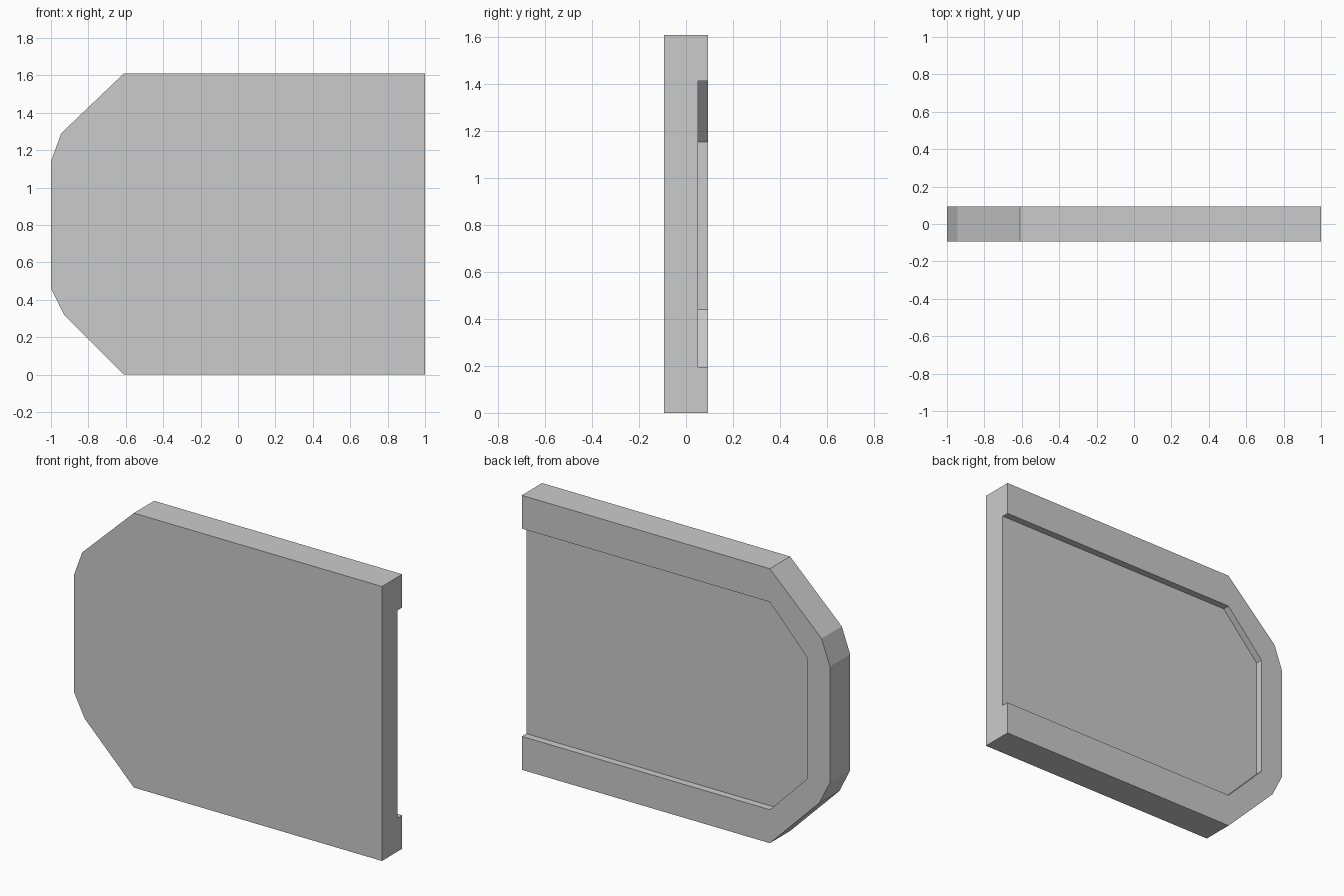
import bpy
import bmesh

cube = bpy.data.objects.get("Cube")
if cube:
    bpy.data.objects.remove(cube, do_unlink=True)

# Single grey material
grey = bpy.data.materials.new("plain_grey")
grey.use_nodes = True
colour = (0.6, 0.6, 0.6, 1)
grey.diffuse_color = colour
grey.node_tree.nodes["Principled BSDF"].inputs["Base Color"].default_value = colour


def prism(name, outline, y_front, y_back):
    """Extrude an x-z outline along y."""
    bm = bmesh.new()
    face = bm.faces.new([bm.verts.new((x, y_front, z)) for x, z in outline])
    result = bmesh.ops.extrude_face_region(bm, geom=[face])
    moved = [v for v in result["geom"] if isinstance(v, bmesh.types.BMVert)]
    bmesh.ops.translate(bm, verts=moved, vec=(0, y_back - y_front, 0))
    bmesh.ops.recalc_face_normals(bm, faces=bm.faces)
    mesh = bpy.data.meshes.new(name)
    bm.to_mesh(mesh)
    bm.free()
    mesh.materials.append(grey)
    obj = bpy.data.objects.new(name, mesh)
    bpy.context.collection.objects.link(obj)
    return obj


# Slab with clipped corners on one end
panel = prism("panel", [(1, 0), (1, 1.61), (-0.61, 1.61), (-0.945, 1.29),
                        (-1, 1.14), (-1, 0.46), (-0.93, 0.32), (-0.61, 0)],
              -0.094, 0.094)

# Shallow recess in the back, open at the straight end
cutter = prism("recess_cutter", [(1.2, 0.196), (1.2, 1.415), (-0.61, 1.415),
                                 (-0.85, 1.155), (-0.85, 0.44), (-0.61, 0.196)],
               0.052, 0.2)
cutter.hide_render = True

cut = panel.modifiers.new("recess", "BOOLEAN")
cut.operation = "DIFFERENCE"
cut.solver = "EXACT"
cut.object = cutter
bpy.context.view_layer.objects.active = panel
panel.select_set(True)
bpy.ops.object.modifier_apply(modifier=cut.name)
bpy.data.objects.remove(cutter, do_unlink=True)
